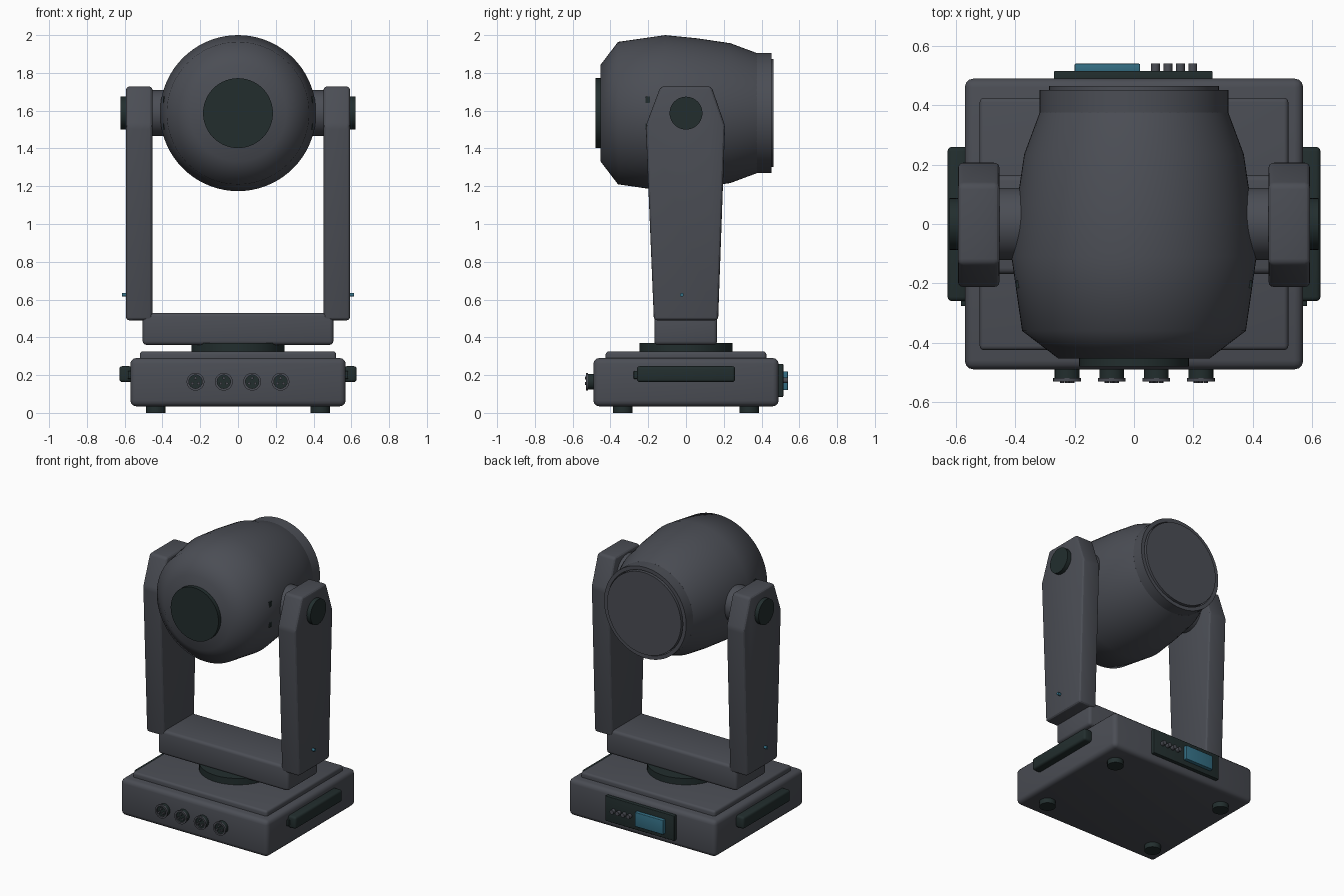
import bpy, bmesh, math
from mathutils import Matrix, Vector

if "Cube" in bpy.data.objects:
    bpy.data.objects.remove(bpy.data.objects["Cube"])


def material(name, rgb):
    m = bpy.data.materials.new(name)
    m.diffuse_color = (*rgb, 1)
    m.use_nodes = True
    m.node_tree.nodes["Principled BSDF"].inputs["Base Color"].default_value = m.diffuse_color
    return m


GREY = material("charcoal grey", (0.07, 0.075, 0.09))
DARK = material("green black", (0.016, 0.027, 0.027))
BLUE = material("screen blue", (0.035, 0.16, 0.235))


def finish(name, bm, mat, angle=35):
    bmesh.ops.recalc_face_normals(bm, faces=bm.faces)
    me = bpy.data.meshes.new(name)
    bm.to_mesh(me)
    bm.free()
    me.materials.append(mat)
    me.shade_smooth()
    me.set_sharp_from_angle(angle=math.radians(angle))
    ob = bpy.data.objects.new(name, me)
    bpy.context.collection.objects.link(ob)
    return ob


def round_edges(bm, width):
    if width:
        bmesh.ops.bevel(bm, geom=bm.edges[:], offset=width, segments=3,
                        profile=0.5, affect='EDGES', clamp_overlap=True)


def box(name, x, y, z, mat, bevel=0.0):
    """Box from (min, max) ranges."""
    bm = bmesh.new()
    bmesh.ops.create_cube(bm, size=1)
    for v in bm.verts:
        v.co = [(r[0] + r[1]) / 2 + c * (r[1] - r[0]) for r, c in zip((x, y, z), v.co)]
    round_edges(bm, bevel)
    return finish(name, bm, mat)


def lathe(name, profile, axis, centre, mat, seg=48, angle=35, closed=False):
    """Revolve (position, radius) points about an axis through centre."""
    bm = bmesh.new()
    rings = []
    for t, r in profile:
        ring = []
        for i in range(seg):
            a = 2 * math.pi * i / seg
            u, w = r * math.cos(a), r * math.sin(a)
            p = {'X': (t, u, w), 'Y': (u, t, w), 'Z': (u, w, t)}[axis]
            ring.append(bm.verts.new(Vector(p) + Vector(centre)))
        rings.append(ring)
    pairs = list(zip(rings, rings[1:]))
    if closed:
        pairs.append((rings[-1], rings[0]))
    else:
        bm.faces.new(rings[0])
        bm.faces.new(rings[-1])
    for a, b in pairs:
        for i in range(seg):
            j = (i + 1) % seg
            bm.faces.new((a[i], a[j], b[j], b[i]))
    return finish(name, bm, mat, angle)


def rod(name, axis, span, radius, centre, mat, seg=32):
    return lathe(name, [(span[0], radius), (span[1], radius)], axis, centre, mat, seg)


def span(s, a, b):
    """Range on the +x or -x side."""
    return (min(s * a, s * b), max(s * a, s * b))


# Base housing, raised cover and turntable
box("base_housing", (-0.57, 0.57), (-0.49, 0.49), (0.035, 0.29), GREY, 0.03)
box("base_cover", (-0.52, 0.52), (-0.425, 0.425), (0.26, 0.325), GREY, 0.015)
rod("turntable", 'Z', (0.31, 0.37), 0.247, (0, 0, 0), DARK, 48)
for x in (-0.435, 0.435):
    for y in (-0.335, 0.335):
        rod("foot", 'Z', (0, 0.045), 0.052, (x, y, 0), DARK)

# Front sockets: barrel, rim and pins
for x in (-0.225, -0.075, 0.075, 0.225):
    rod("socket_barrel", 'Y', (-0.521, -0.48), 0.042, (x, 0, 0.165), DARK)
    lathe("socket_rim", [(-0.530, 0.035), (-0.530, 0.047), (-0.518, 0.047), (-0.518, 0.035)],
          'Y', (x, 0, 0.165), GREY, 32, closed=True)
    for k in range(3):
        a = math.radians(90 + 120 * k)
        rod("socket_pin", 'Y', (-0.535, -0.515), 0.008,
            (x + 0.019 * math.cos(a), 0, 0.165 + 0.019 * math.sin(a)), GREY, 10)

# Rear control panel
box("control_panel", (-0.27, 0.265), (0.48, 0.515), (0.085, 0.26), DARK, 0.004)
box("display_screen", (-0.2, 0.02), (0.51, 0.54), (0.12, 0.22), BLUE, 0.004)
for x in (0.072, 0.114, 0.156, 0.198):
    rod("panel_button", 'Y', (0.51, 0.541), 0.015, (x, 0, 0.172), GREY, 16)

# Yoke crossbar
box("yoke_crossbar", (-0.505, 0.505), (-0.168, 0.165), (0.36, 0.53), GREY, 0.02)

# Yoke arms with pivots, handles and small lamps on both sides
arm_profile = [(-0.17, 0.49), (0.17, 0.49), (0.207, 1.52), (0.135, 1.728),
               (-0.135, 1.728), (-0.213, 1.52)]
for s, side in ((1, "right"), (-1, "left")):
    bm = bmesh.new()
    inner, outer = [[bm.verts.new((s * x, y, z)) for y, z in arm_profile]
                    for x in (0.453, 0.593)]
    bm.faces.new(inner)
    bm.faces.new(outer)
    for i in range(6):
        j = (i + 1) % 6
        bm.faces.new((inner[i], inner[j], outer[j], outer[i]))
    bmesh.ops.recalc_face_normals(bm, faces=bm.faces)
    round_edges(bm, 0.018)
    finish(side + "_yoke_arm", bm, GREY, 25)
    rod(side + "_pivot_hub", 'X', span(s, 0.34, 0.46), 0.122, (0, 0, 1.587), GREY, 48)
    rod(side + "_pivot_cap", 'X', span(s, 0.585, 0.622), 0.087, (0, 0, 1.587), DARK, 40)
    rod(side + "_arm_lamp", 'X', span(s, 0.585, 0.614), 0.01, (0, -0.022, 0.625), BLUE, 12)
    box(side + "_handle", span(s, 0.56, 0.628), (-0.26, 0.26), (0.163, 0.247), DARK, 0.015)
    box(side + "_handle_latch", span(s, 0.56, 0.583), (-0.277, -0.24), (0.18, 0.222), DARK, 0.004)
    for z in (1.516, 1.658):
        box(side + "_head_notch", span(s, 0.375, 0.397), (-0.215, -0.19),
            (z - 0.017, z + 0.017), DARK)

# Lamp head shell, front disc, rear ring and rear plate
pivot = (0, 0, 1.587)
lathe("lamp_head_shell", [(-0.453, 0.255), (-0.36, 0.377), (-0.11, 0.413), (0.06, 0.396),
                          (0.235, 0.37), (0.375, 0.318)], 'Y', pivot, GREY, 72, 60)
rod("front_disc", 'Y', (-0.48, -0.44), 0.185, pivot, DARK, 56)
lathe("rear_ring", [(0.37, 0.292), (0.37, 0.318), (0.452, 0.318), (0.452, 0.292)],
      'Y', pivot, GREY, 64, closed=True)
rod("rear_plate", 'Y', (0.36, 0.464), 0.286, pivot, GREY, 64)
